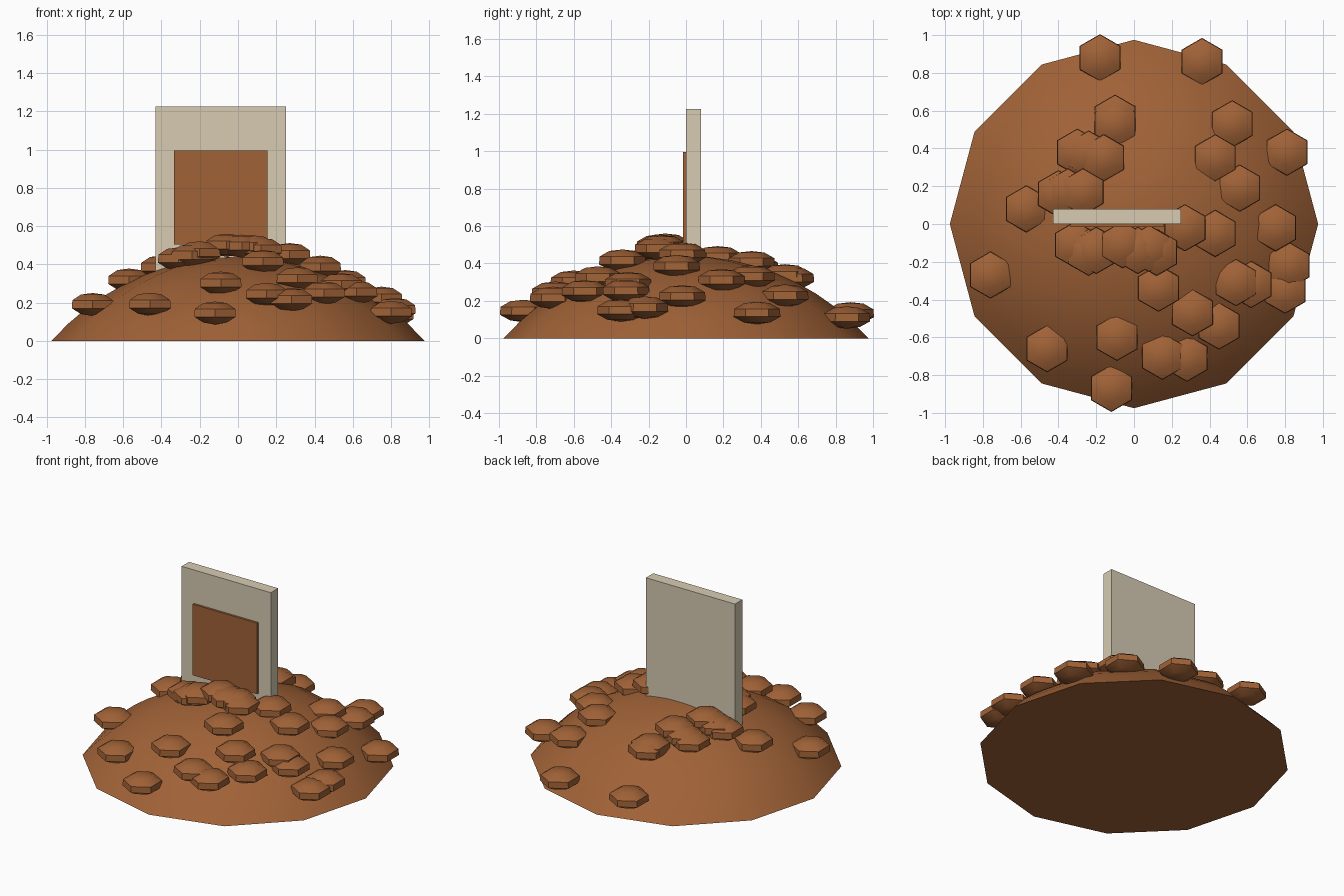
import bpy, bmesh, math

if "Cube" in bpy.data.objects:
    bpy.data.objects.remove(bpy.data.objects["Cube"])


def material(name, color):
    m = bpy.data.materials.new(name)
    m.diffuse_color = (*color, 1)
    m.use_nodes = True
    m.node_tree.nodes["Principled BSDF"].inputs["Base Color"].default_value = m.diffuse_color
    return m


BROWN = material("earth_brown", (0.352, 0.122, 0.038))
CREAM = material("pale_stone", (0.68, 0.60, 0.45))


def make_object(name, bm, mat, smooth_angle=None):
    bmesh.ops.recalc_face_normals(bm, faces=bm.faces)
    mesh = bpy.data.meshes.new(name)
    bm.to_mesh(mesh)
    bm.free()
    mesh.materials.append(mat)
    ob = bpy.data.objects.new(name, mesh)
    bpy.context.collection.objects.link(ob)
    if smooth_angle:
        bpy.ops.object.select_all(action='DESELECT')
        ob.select_set(True)
        bpy.context.view_layer.objects.active = ob
        bpy.ops.object.shade_smooth_by_angle(angle=math.radians(smooth_angle))
    return ob


def lathe(bm, profile, sides, turn=0.0, at=(0, 0, 0)):
    """Closed turned solid; zero radius at an end makes a pole, otherwise a cap."""
    rings = []
    for r, z in profile:
        count = sides if r > 0 else 1
        rings.append([bm.verts.new((at[0] + r * math.cos(turn + math.tau * i / sides),
                                    at[1] + r * math.sin(turn + math.tau * i / sides),
                                    at[2] + z)) for i in range(count)])
    for a, b in zip(rings, rings[1:]):
        for i in range(sides):
            j = (i + 1) % sides
            if len(a) == 1:
                bm.faces.new((a[0], b[j], b[i]))
            elif len(b) == 1:
                bm.faces.new((a[i], a[j], b[0]))
            else:
                bm.faces.new((a[i], a[j], b[j], b[i]))
    for ring in (rings[0], rings[-1]):
        if len(ring) > 1:
            bm.faces.new(ring)


def box(name, lo, hi, mat):
    bm = bmesh.new()
    bmesh.ops.create_cube(bm, size=1)
    for v in bm.verts:
        v.co = [(l + h) / 2 + c * (h - l) for l, h, c in zip(lo, hi, v.co)]
    return make_object(name, bm, mat)


# Earth mound: twelve-sided shallow spherical cap
RIM, HEIGHT, STEPS = 0.975, 0.44, 9
R = (RIM ** 2 + HEIGHT ** 2) / (2 * HEIGHT)
rim_angle = math.asin(RIM / R)
profile = []
for k in range(STEPS, -1, -1):
    a = rim_angle * k / STEPS
    profile.append((R * math.sin(a), R * math.cos(a) - R + HEIGHT))
bm = bmesh.new()
lathe(bm, profile, 12)
make_object("mound", bm, BROWN, 40)

# Upright slab and its front panel
box("slab", (-0.43, 0.0, 0.005), (0.25, 0.08, 1.225), CREAM)
box("front_panel", (-0.335, -0.015, 0.505), (0.155, 0.0, 0.995), BROWN)

# Clods of earth: flattened six-sided lumps scattered over the mound
CLOD = [(0, -0.06), (0.07, -0.05), (0.125, -0.02), (0.122, 0.022), (0.07, 0.052), (0, 0.06)]
SPOTS = [
    # outer edge
    (-.18, .88), (.36, .86), (.81, .38), (.82, -.22), (.80, -.35), (.75, -.02),
    (-.12, -.87), (-.46, -.66), (-.76, -.27), (-.57, .08),
    # right slope
    (.52, .53), (.43, .35), (.56, .19), (.27, -.02), (.43, -.05), (.54, -.31), (.62, -.32),
    # front slope
    (.31, -.47), (.45, -.54), (.13, -.34), (-.09, -.60), (.15, -.70), (.28, -.71),
    # behind the slab
    (-.10, .56), (-.10, .53), (-.30, .38), (-.24, .37), (-.16, .35),
    (-.40, .16), (-.35, .17), (-.27, .17),
    # in front of the slab
    (-.31, -.11), (-.24, -.15), (-.20, -.14), (-.06, -.11), (.02, -.14), (.08, -.13), (.12, -.15),
]
for n, (x, y) in enumerate(SPOTS, 1):
    r = math.hypot(x, y)
    bm = bmesh.new()
    lathe(bm, CLOD, 6, math.pi / 6, (x, y, 0.535 - 0.25 * r - 0.22 * r * r))
    make_object(f"clod_{n:02d}", bm, BROWN, 45)
